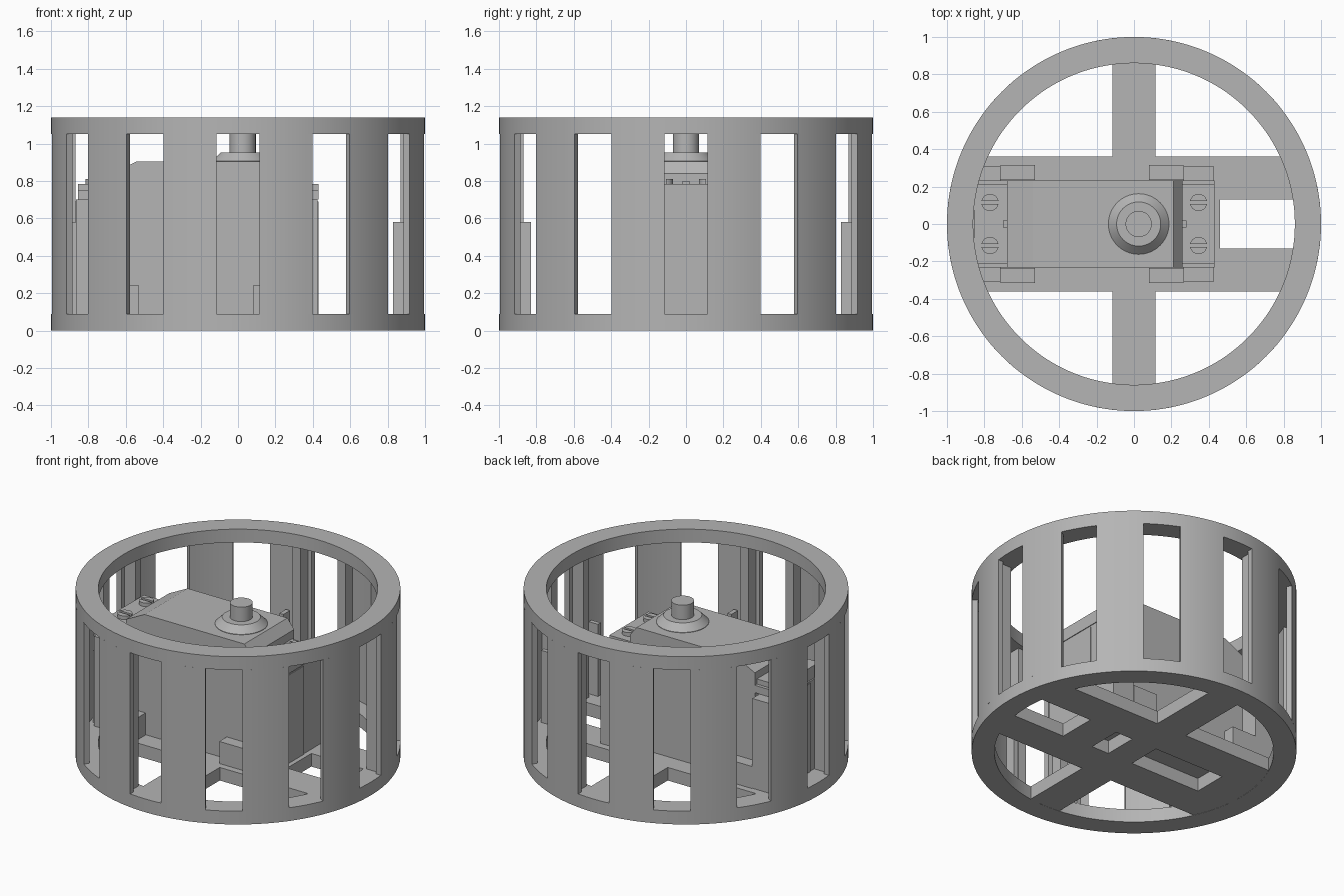
import bpy, bmesh, math

cube = bpy.data.objects.get("Cube")
if cube:
    bpy.data.objects.remove(cube)

grey = bpy.data.materials.new("plain_grey")
grey.use_nodes = True
grey.diffuse_color = (0.46, 0.46, 0.46, 1)
grey.node_tree.nodes["Principled BSDF"].inputs["Base Color"].default_value = (0.46, 0.46, 0.46, 1)

SEG = 144
RIM_H, TOP = 0.09, 1.14
RIM_IN, WALL_IN = 0.86, 0.963
WINDOW = 0.115            # half width of a window


def finish(name, bm, smooth=False):
    bmesh.ops.recalc_face_normals(bm, faces=bm.faces)
    mesh = bpy.data.meshes.new(name)
    bm.to_mesh(mesh)
    bm.free()
    mesh.materials.append(grey)
    ob = bpy.data.objects.new(name, mesh)
    bpy.context.collection.objects.link(ob)
    if smooth:
        bpy.ops.object.select_all(action='DESELECT')
        ob.select_set(True)
        bpy.context.view_layer.objects.active = ob
        bpy.ops.object.shade_smooth_by_angle(angle=math.radians(30))
    return ob


def prism(bm, points, direction):
    """Extrude a flat outline along a direction."""
    face = bm.faces.new([bm.verts.new(p) for p in points])
    new = bmesh.ops.extrude_face_region(bm, geom=[face])["geom"]
    bmesh.ops.translate(bm, vec=direction,
                        verts=[g for g in new if isinstance(g, bmesh.types.BMVert)])


def block(bm, x0, x1, y0, y1, z0, z1):
    prism(bm, [(x0, y0, z0), (x1, y0, z0), (x1, y1, z0), (x0, y1, z0)], (0, 0, z1 - z0))


def revolve(bm, profile, centre_x=0, seg=SEG, closed=True):
    """Spin an (r, z) outline about a vertical axis."""
    vs = [bm.verts.new((centre_x + r, 0, z)) for r, z in profile]
    pairs = list(zip(vs, vs[1:] + vs[:1])) if closed else list(zip(vs, vs[1:]))
    edges = [bm.edges.new(p) for p in pairs]
    bmesh.ops.spin(bm, geom=vs + edges, cent=(centre_x, 0, 0), axis=(0, 0, 1),
                   angle=math.tau, steps=seg, use_merge=True)
    bmesh.ops.remove_doubles(bm, verts=bm.verts, dist=1e-5)


# Top and bottom rims
for name, z in (("bottom_rim", 0), ("top_rim", TOP - RIM_H)):
    bm = bmesh.new()
    revolve(bm, [(RIM_IN, z), (1, z), (1, z + RIM_H), (RIM_IN, z + RIM_H)])
    finish(name, bm, True)

# Thin wall pillars between twelve windows
bm = bmesh.new()
for i in range(12):
    outline = []
    for r, order in ((1, range(11)), (WALL_IN, range(10, -1, -1))):
        gap = math.asin(WINDOW / r)
        for k in order:
            a = math.tau * i / 12 + gap + (math.tau / 12 - 2 * gap) * k / 10
            outline.append((r * math.cos(a), r * math.sin(a), RIM_H))
    prism(bm, outline, (0, 0, TOP - 2 * RIM_H))
finish("wall_pillars", bm, True)

# Inner guide ribs beside the four axis windows: tall rail and lower stop
bm = bmesh.new()
for i in range(4):
    c, s = math.cos(i * math.pi / 2), math.sin(i * math.pi / 2)
    for side in (-1, 1):
        for x0, x1, y0, y1, z1 in ((0.87, 0.95, 0.14, 0.2, TOP - RIM_H), (0.83, 0.9, 0.24, 0.27, 0.58)):
            corners = [(x0, y0), (x1, y0), (x1, y1), (x0, y1)]
            prism(bm, [(c * x - s * y * side, s * x + c * y * side, RIM_H) for x, y in corners],
                  (0, 0, z1 - RIM_H))
finish("guide_ribs", bm)

# Cross-shaped floor with slots: (start, end, half width of the opening)
bm = bmesh.new()
ARM = 0.36
for x0, x1, hole in ((-0.9, -0.61, 0), (-0.61, -0.08, 0.115), (-0.08, 0.11, 0),
                     (0.11, 0.24, 0.115), (0.24, 0.46, 0), (0.46, 0.9, 0.13)):
    if hole:
        block(bm, x0, x1, hole, ARM, 0.001, RIM_H)
        block(bm, x0, x1, -ARM, -hole, 0.001, RIM_H)
    else:
        block(bm, x0, x1, -ARM, ARM, 0.001, RIM_H)
for y0, y1 in ((-0.9, -ARM), (ARM, 0.9)):
    block(bm, -0.115, 0.115, y0, y1, 0.001, RIM_H)
finish("floor_cross", bm)

# Mounting posts with a thin back panel each, and the low side clips
bm = bmesh.new()
block(bm, 0.265, 0.425, -0.31, 0.31, RIM_H, 0.7)
block(bm, 0.425, 0.43, -0.095, 0.095, RIM_H, 0.69)
block(bm, -0.865, -0.715, -0.31, 0.31, RIM_H, 0.7)
block(bm, -0.87, -0.865, -0.095, 0.095, RIM_H, 0.69)
finish("mounting_posts", bm)
bm = bmesh.new()
for x0, x1 in ((0.08, 0.265), (-0.715, -0.53)):
    block(bm, x0, x1, 0.235, 0.315, RIM_H, 0.24)
    block(bm, x0, x1, -0.315, -0.235, RIM_H, 0.24)
finish("side_clips", bm)

# Motor case with sloped ends
bm = bmesh.new()
side = [(-0.68, RIM_H), (0.26, RIM_H), (0.26, 0.84), (0.21, 0.905), (-0.54, 0.905), (-0.68, 0.835)]
prism(bm, [(x, -0.232, z) for x, z in side], (0, 0.464, 0))
finish("motor_case", bm)

# Mounting tabs in two layers with a small centre rib
bm = bmesh.new()
for x0, x1, rib0, rib1 in ((-0.855, -0.68, -0.7, -0.68), (0.26, 0.43, 0.26, 0.28)):
    block(bm, x0, x1, -0.232, 0.232, 0.7, 0.75)
    block(bm, x0, x1, -0.21, 0.21, 0.75, 0.785)
    block(bm, rib0, rib1, -0.018, 0.018, 0.785, 0.8)
finish("mounting_tabs", bm)

# Slotted screw heads made of two half discs
bm = bmesh.new()
for cx in (-0.77, 0.345):
    for cy in (-0.115, 0.115):
        for half in (0, math.pi):
            arc = [half + 0.2 + (math.pi - 0.4) * k / 14 for k in range(15)]
            prism(bm, [(cx + 0.046 * math.cos(a), cy + 0.046 * math.sin(a), 0.785) for a in arc],
                  (0, 0, 0.025))
finish("screw_heads", bm)

# Conical boss and output shaft
bm = bmesh.new()
revolve(bm, [(0, 0.9), (0.162, 0.9), (0.162, 0.908), (0.118, 0.952), (0, 0.952)], 0.025, 64, False)
finish("shaft_boss", bm, True)
bm = bmesh.new()
revolve(bm, [(0, 0.95), (0.07, 0.95), (0.07, 1.05), (0, 1.05)], 0.025, 48, False)
finish("output_shaft", bm, True)
